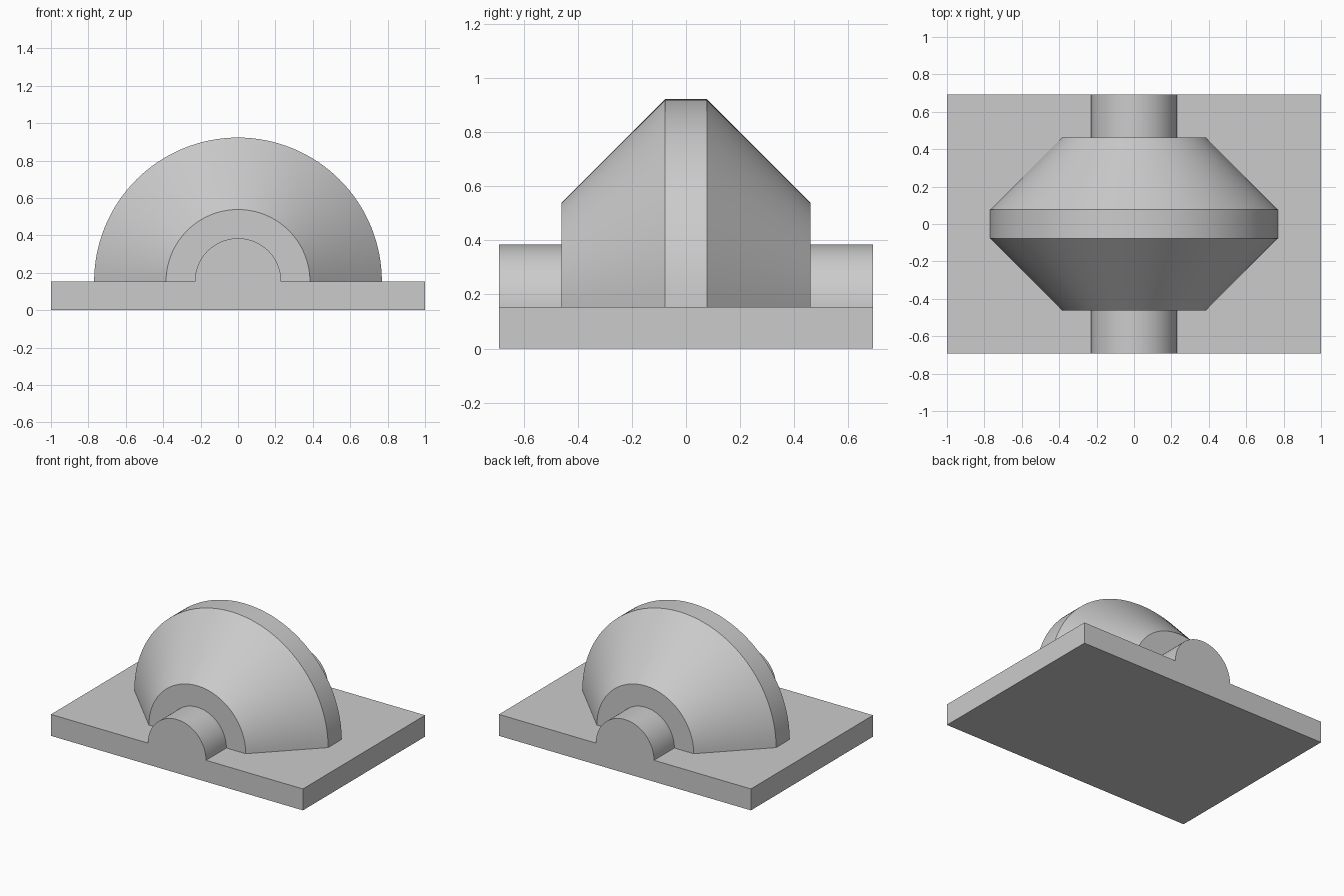
import bpy
import bmesh
import math

cube = bpy.data.objects.get("Cube")
if cube:
    bpy.data.objects.remove(cube, do_unlink=True)

U = 2 / 26          # one design unit; the plate is 26 units long
PLATE_TOP = 2
SEGMENTS = 64       # steps around each half turn

grey = bpy.data.materials.new("light_grey")
grey.use_nodes = True
COLOUR = (0.6, 0.6, 0.6, 1)
grey.diffuse_color = COLOUR
grey.node_tree.nodes["Principled BSDF"].inputs["Base Color"].default_value = COLOUR


def finish(bm, name):
    bmesh.ops.recalc_face_normals(bm, faces=bm.faces)
    mesh = bpy.data.meshes.new(name)
    bm.to_mesh(mesh)
    bm.free()
    mesh.materials.append(grey)
    obj = bpy.data.objects.new(name, mesh)
    bpy.context.collection.objects.link(obj)
    bpy.ops.object.select_all(action="DESELECT")
    obj.select_set(True)
    bpy.context.view_layer.objects.active = obj
    bpy.ops.object.shade_smooth_by_angle(angle=math.radians(30))
    return obj


def half_turned(name, profile):
    """Half solid of revolution about y, from (y, radius) stations, on the plate."""
    bm = bmesh.new()
    rings = []
    for y, r in profile:
        angles = [math.pi * i / SEGMENTS for i in range(SEGMENTS + 1)]
        rings.append([bm.verts.new((r * U * math.cos(a), y * U,
                                    (PLATE_TOP + r * math.sin(a)) * U))
                      for a in angles])
    for a, b in zip(rings, rings[1:]):
        for i in range(SEGMENTS):
            bm.faces.new((a[i], a[i + 1], b[i + 1], b[i]))
    # flat ends and underside
    bm.faces.new(rings[0])
    bm.faces.new(rings[-1])
    bm.faces.new([r[0] for r in rings] + [r[-1] for r in reversed(rings)])
    return finish(bm, name)


# Base plate
bm = bmesh.new()
bmesh.ops.create_cube(bm, size=1)
bmesh.ops.scale(bm, vec=(26 * U, 18 * U, PLATE_TOP * U), verts=bm.verts)
bmesh.ops.translate(bm, vec=(0, 0, PLATE_TOP * U / 2), verts=bm.verts)
finish(bm, "base_plate")

# Double-cone body with a narrow rim
half_turned("cone_body", [(-6, 5), (-1, 10), (1, 10), (6, 5)])

# Shaft stubs at the front and back
for name, side in (("front_shaft", -1), ("back_shaft", 1)):
    half_turned(name, [(side * 6, 3), (side * 9, 3)])
